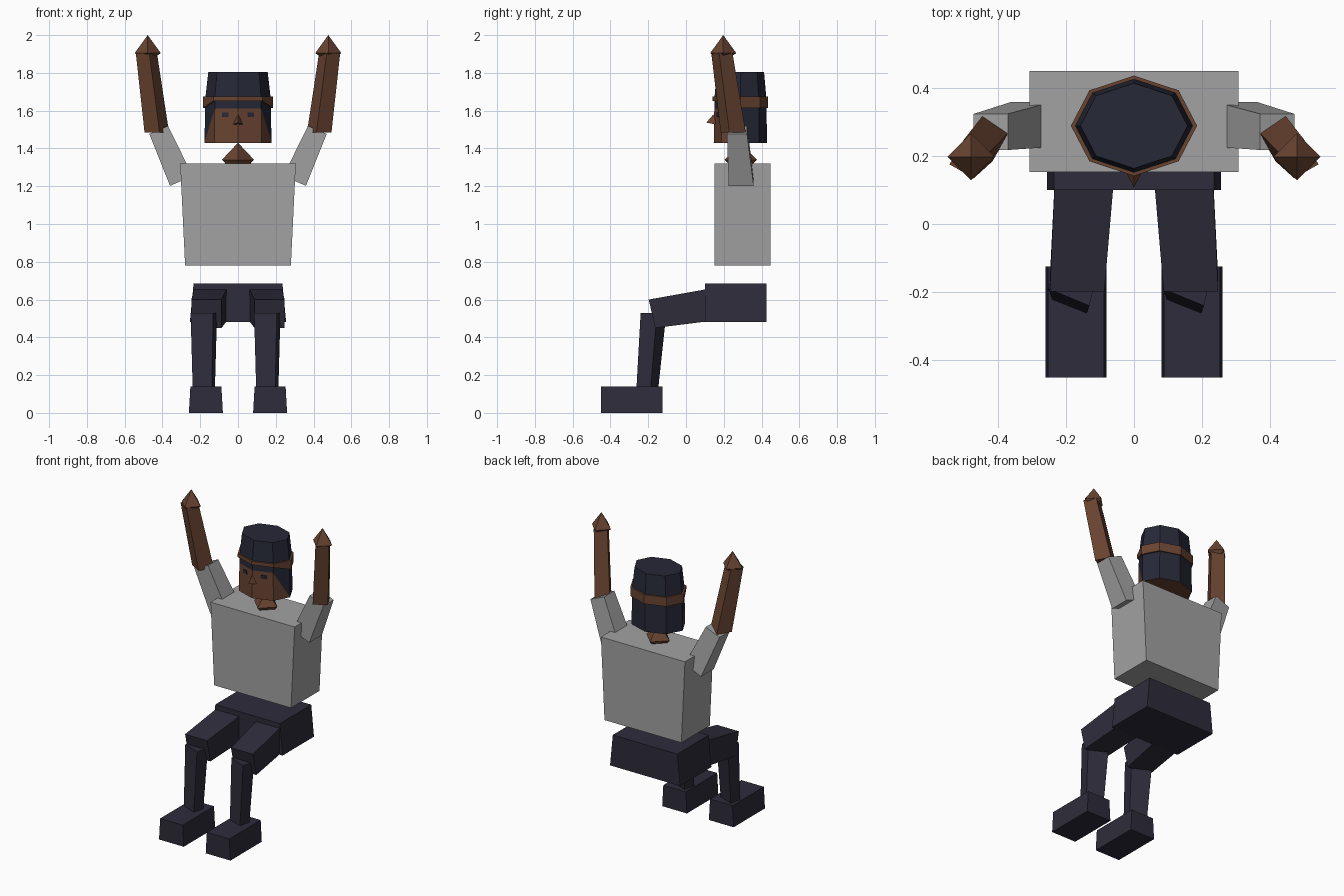
import bpy, bmesh, math
from mathutils import Vector

cube = bpy.data.objects.get("Cube")
if cube:
    bpy.data.objects.remove(cube, do_unlink=True)


def material(name, rgb):
    m = bpy.data.materials.new(name)
    m.use_nodes = True
    m.diffuse_color = (*rgb, 1)
    m.node_tree.nodes["Principled BSDF"].inputs["Base Color"].default_value = (*rgb, 1)
    return m


SKIN = material("brown skin", (0.14, 0.057, 0.031))
SHIRT = material("grey shirt", (0.36, 0.36, 0.36))
TROUSERS = material("navy trousers", (0.027, 0.025, 0.043))
HAIR = material("dark hair", (0.019, 0.021, 0.038))


def finish(name, bm, *mats):
    bmesh.ops.recalc_face_normals(bm, faces=bm.faces)
    mesh = bpy.data.meshes.new(name)
    bm.to_mesh(mesh)
    bm.free()
    for m in mats:
        mesh.materials.append(m)
    obj = bpy.data.objects.new(name, mesh)
    bpy.context.collection.objects.link(obj)
    return obj


def loft(name, mat, *ends, side=1):
    """Tapered box between two ends, each (centre, half width, half depth)."""
    bm = bmesh.new()
    rings = []
    for c, u, v in ends:
        c, u, v = Vector(c), Vector(u), Vector(v)
        pts = [c - u - v, c + u - v, c + u + v, c - u + v]
        rings.append([bm.verts.new((p.x * side, p.y, p.z)) for p in pts])
    a, b = rings
    bm.faces.new(a)
    bm.faces.new(b)
    for i in range(4):
        j = (i + 1) % 4
        bm.faces.new((a[i], a[j], b[j], b[i]))
    return finish(name, bm, mat)


def diamond(name, mat, centre, radius, up, down):
    bm = bmesh.new()
    c = Vector(centre)
    rim = [bm.verts.new(c + Vector(d) * radius)
           for d in ((1, 0, 0), (0, 1, 0), (-1, 0, 0), (0, -1, 0))]
    for h in (up, -down):
        tip = bm.verts.new(c + Vector((0, 0, h)))
        for i in range(4):
            bm.faces.new((rim[i], rim[(i + 1) % 4], tip))
    return finish(name, bm, mat)


# Torso, pelvis and neck
loft("torso", SHIRT, ((0, 0.3, 0.78), (0.28, 0, 0), (0, 0.148, 0)),
     ((0, 0.3, 1.32), (0.306, 0, 0), (0, 0.148, 0)))
loft("pelvis", TROUSERS, ((0, 0.263, 0.48), (0.255, 0, 0), (0, 0.163, 0)),
     ((0, 0.263, 0.685), (0.235, 0, 0), (0, 0.163, 0)))
diamond("neck", SKIN, (0, 0.29, 1.34), 0.085, 0.09, 0.09)

# Arms and legs
turn = math.radians(30)
across = Vector((math.cos(turn), math.sin(turn), 0))
along = Vector((-math.sin(turn), math.cos(turn), 0))
for side, label in ((1, "left"), (-1, "right")):
    loft(label + "_upper_arm", SHIRT,
         ((0.3, 0.292, 1.228), (0.06, 0, -0.026), (0, 0.066, 0)),
         ((0.42, 0.27, 1.498), (0.05, 0, -0.021), (0, 0.053, 0)), side=side)
    loft(label + "_forearm", SKIN,
         ((0.43, 0.25, 1.485), across * 0.046, along * 0.05),
         ((0.485, 0.19, 1.905), across * 0.041, along * 0.041), side=side)
    diamond(label + "_hand", SKIN, (side * 0.478, 0.197, 1.905), 0.069, 0.095, 0.05)
    loft(label + "_thigh", TROUSERS,
         ((0.141, 0.2, 0.583), (0.088, 0, 0), (0, 0, 0.088)),
         ((0.167, -0.18, 0.525), (0.08, 0, 0), (0, -0.0175, 0.075)), side=side)
    x = 0.155 if side > 0 else -0.181
    loft(label + "_shin", TROUSERS,
         ((x, -0.207, 0.1), (0.05, -0.02, 0), (0.008, 0.037, 0)),
         ((x, -0.172, 0.53), (0.06, -0.025, 0), (0.01, 0.043, 0)))
    loft(label + "_foot", TROUSERS,
         ((0.17, -0.287, 0), (0.09, 0, 0), (0, 0.163, 0)),
         ((0.17, -0.287, 0.14), (0.082, 0, 0), (0, 0.163, 0)), side=side)
    # Eye plate lying on the angled cheek
    loft(label + "_eye", HAIR,
         ((0.068, 0.174, 1.578), (0.017, 0.0056, 0), (0, 0, 0.011)),
         ((0.067, 0.167, 1.578), (0.017, 0.0056, 0), (0, 0, 0.011)), side=side)


def octagon(bm, scale, heights):
    ring = []
    for k in range(8):
        a = math.radians(45 * k - 90)
        ring.append(bm.verts.new((0.185 * scale * math.cos(a),
                                  0.288 + 0.147 * scale * math.sin(a), heights[k])))
    return ring


# Head: face colour at the front, hair around the rest
bm = bmesh.new()
chin, brow, band, crown = [octagon(bm, s, [z] * 8) for s, z in
                           ((0.96, 1.43), (0.94, 1.612), (0.93, 1.675), (0.85, 1.805))]
bm.faces.new(chin).material_index = 1
bm.faces.new(crown)
for k in range(8):
    n = (k + 1) % 8
    for low, high in ((brow, band), (band, crown)):
        bm.faces.new((low[k], low[n], high[n], high[k]))
    if k in (1, 6):  # temple split diagonally between face and hair
        front, rear = (k, n) if k == 1 else (n, k)
        bm.faces.new((chin[front], chin[rear], brow[front])).material_index = 1
        bm.faces.new((chin[rear], brow[rear], brow[front]))
    else:
        face = bm.faces.new((chin[k], chin[n], brow[n], brow[k]))
        face.material_index = 1 if k in (0, 7) else 0
finish("head", bm, HAIR, SKIN)

# Headband, narrower across the forehead
bm = bmesh.new()
low_edge = [1.652 if k in (7, 0, 1) else 1.615 for k in range(8)]
rings = [octagon(bm, s, z) for s, z in ((1.0, low_edge), (1.0, [1.675] * 8),
                                        (0.9, [1.675] * 8), (0.9, low_edge))]
for i in range(4):
    a, b = rings[i], rings[(i + 1) % 4]
    for k in range(8):
        n = (k + 1) % 8
        bm.faces.new((a[k], a[n], b[n], b[k]))
finish("headband", bm, SKIN)

# Nose: small pyramid pointing forward
bm = bmesh.new()
base = [bm.verts.new(p) for p in ((-0.03, 0.165, 1.525), (0.03, 0.165, 1.525), (0, 0.145, 1.58))]
tip = bm.verts.new((0, 0.107, 1.537))
bm.faces.new(base)
for i in range(3):
    bm.faces.new((base[i], base[(i + 1) % 3], tip))
finish("nose", bm, SKIN)
